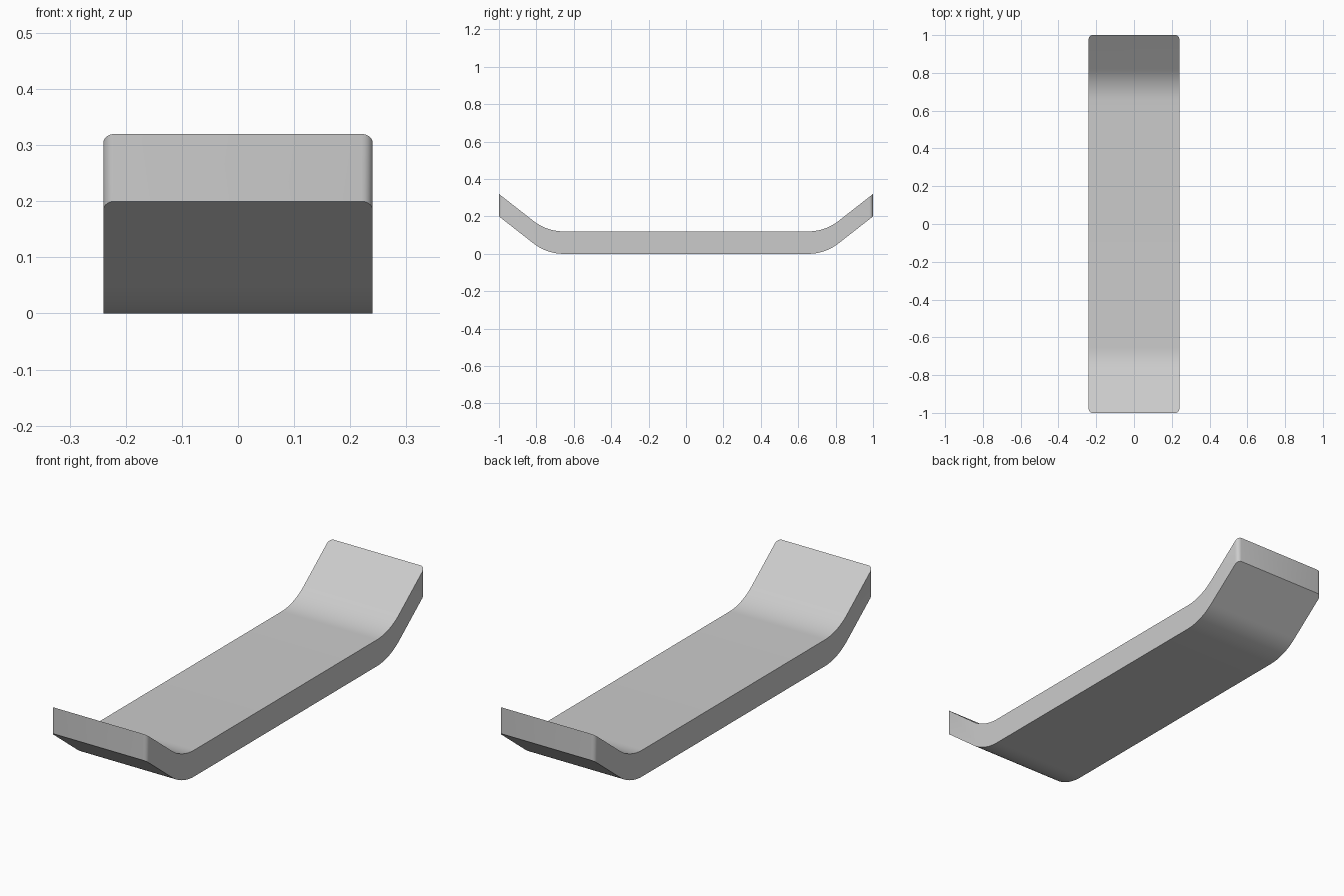
import bpy, bmesh, math

if "Cube" in bpy.data.objects:
    bpy.data.objects.remove(bpy.data.objects["Cube"])

HALF_WIDTH, THICK, END_Z = 0.24, 0.12, 0.20
ANGLE, TANGENT, SEGS = math.radians(38), 0.09, 12


def half_curve(z0, start):
    """Flat run, tangent bend, then straight rise to the tip at y = 1."""
    knee = 1 - END_Z / math.tan(ANGLE)
    radius = TANGENT / math.tan(ANGLE / 2)
    pts = []
    for i in range(SEGS + 1):
        a = ANGLE * i / SEGS
        pts.append((knee + start - TANGENT + radius * math.sin(a),
                    z0 + radius * (1 - math.cos(a))))
    return pts + [(1.0, z0 + END_Z)]


# side profile, mirrored about y = 0
lower = half_curve(0.0, 0.0)
upper = half_curve(THICK, 0.0)
lower = [(-y, z) for y, z in reversed(lower)] + lower
upper = [(-y, z) for y, z in reversed(upper)] + upper
profile = lower + upper[::-1]

# extrude across the width
bm = bmesh.new()
face = bm.faces.new([bm.verts.new((-HALF_WIDTH, y, z)) for y, z in profile])
ext = bmesh.ops.extrude_face_region(bm, geom=[face])
bmesh.ops.translate(bm, vec=(2 * HALF_WIDTH, 0, 0),
                    verts=[v for v in ext["geom"] if isinstance(v, bmesh.types.BMVert)])
bmesh.ops.recalc_face_normals(bm, faces=bm.faces)

# round the four upright corners
corners = [e for e in bm.edges
           if all(abs(v.co.y) > 0.999 for v in e.verts)
           and abs(e.verts[0].co.x - e.verts[1].co.x) < 1e-5]
bmesh.ops.bevel(bm, geom=corners, offset=0.02, segments=5, profile=0.5, affect='EDGES')

mesh = bpy.data.meshes.new("curved_tray")
bm.to_mesh(mesh)
bm.free()
tray = bpy.data.objects.new("curved_tray", mesh)
bpy.context.collection.objects.link(tray)
bpy.context.view_layer.objects.active = tray
tray.select_set(True)
bpy.ops.object.shade_smooth_by_angle(angle=math.radians(30))
